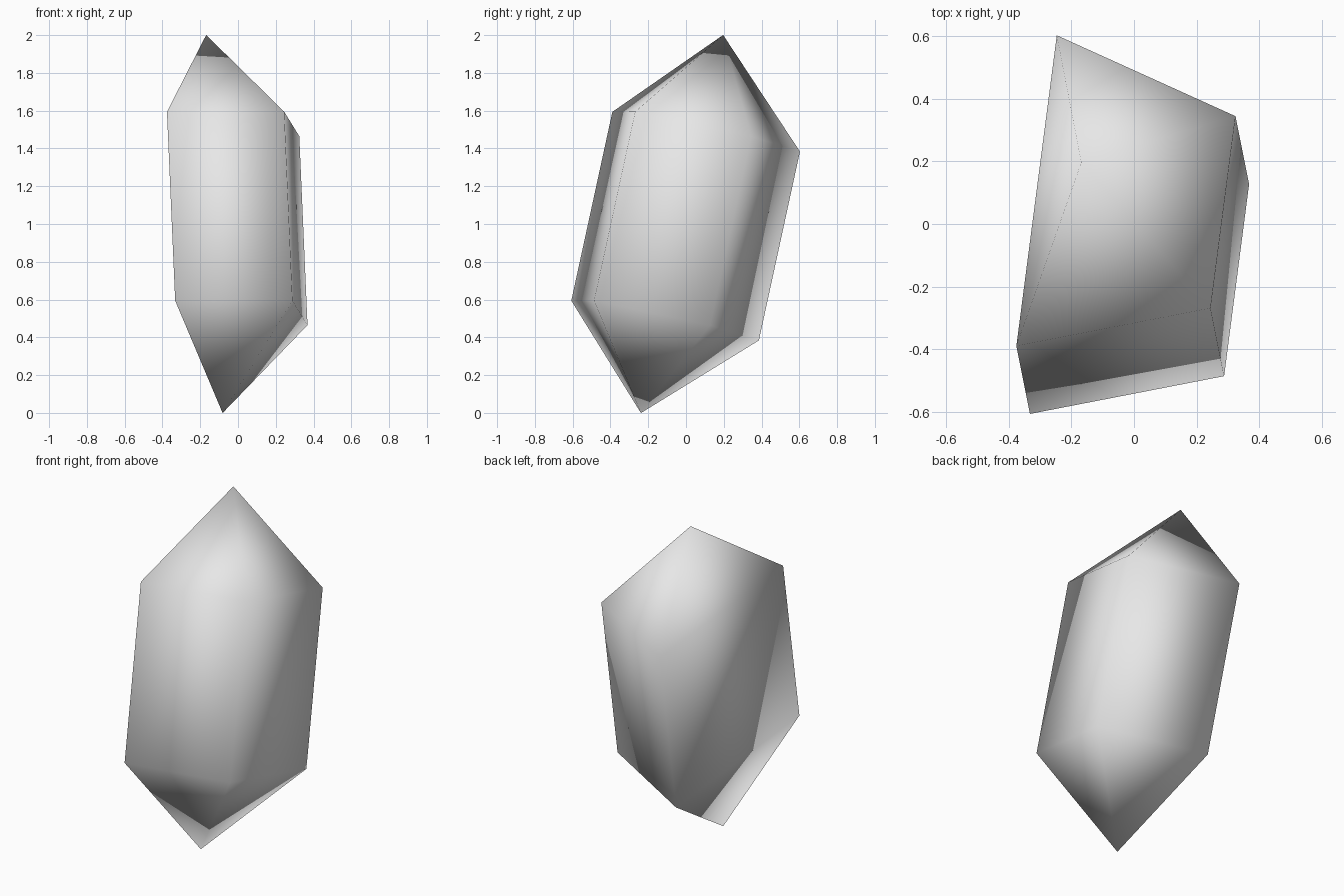
import bpy, bmesh, math
from mathutils import Vector, Matrix

cube = bpy.data.objects.get("Cube")
if cube:
    bpy.data.objects.remove(cube, do_unlink=True)

# Stone material
stone = bpy.data.materials.new("pale_grey_stone")
stone.use_nodes = True
grey = (0.8, 0.8, 0.8, 1)
stone.diffuse_color = grey
stone.node_tree.nodes["Principled BSDF"].inputs["Base Color"].default_value = grey

# Crystal: a five-sided prism with one corner cut away and a point at each end
RADIUS, HALF_BODY, HALF_LENGTH = 0.538, 0.512, 1.025
ANGLES = [math.radians(-115 + 72 * i) for i in range(4)]

bm = bmesh.new()


def ring(z):
    return [bm.verts.new((RADIUS * math.cos(a), RADIUS * math.sin(a), z)) for a in ANGLES]


low, high = ring(-HALF_BODY), ring(HALF_BODY)
bottom_tip = bm.verts.new((0, 0, -HALF_LENGTH))
top_tip = bm.verts.new((0, 0, HALF_LENGTH))

for i in range(4):
    j = (i + 1) % 4
    bm.faces.new((low[i], low[j], high[j], high[i]))
    bm.faces.new((high[i], high[j], top_tip))
    bm.faces.new((low[j], low[i], bottom_tip))

# Lean the crystal along its long axis
axis = Vector((-0.087, 0.435, 2))
lean = Vector((0, 0, 1)).rotation_difference(axis).to_matrix().to_4x4()
bm.transform(Matrix.Translation((-0.125, -0.021, 1)) @ lean)
bmesh.ops.recalc_face_normals(bm, faces=bm.faces)
for face in bm.faces:
    face.smooth = True

mesh = bpy.data.meshes.new("crystal")
bm.to_mesh(mesh)
bm.free()
mesh.materials.append(stone)
bpy.context.collection.objects.link(bpy.data.objects.new("crystal", mesh))
